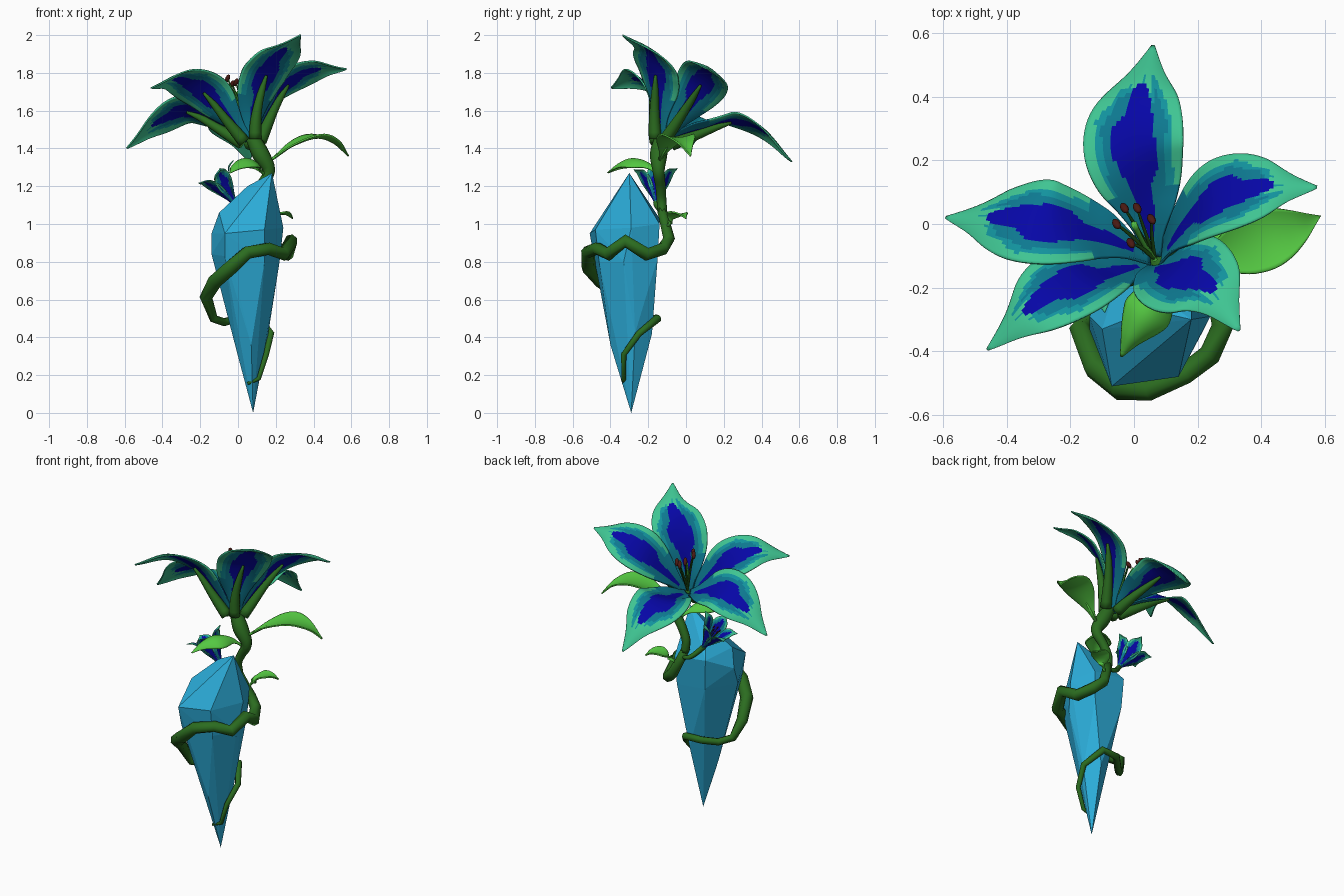
import bpy, bmesh, math
from mathutils import Vector as V

if "Cube" in bpy.data.objects:
    bpy.data.objects.remove(bpy.data.objects["Cube"])

def mat(name, r, g, b):
    m = bpy.data.materials.new(name)
    m.diffuse_color = (r, g, b, 1)
    m.use_nodes = True
    m.node_tree.nodes["Principled BSDF"].inputs["Base Color"].default_value = m.diffuse_color
    return m

CRYSTAL = mat("crystal blue", 0.025, 0.42, 0.70)
VINE = mat("vine green", 0.024, 0.15, 0.014)
LEAF = mat("leaf green", 0.09, 0.58, 0.055)
BLUE = mat("petal deep blue", 0.002, 0.002, 0.38)
TEAL = mat("petal teal", 0.004, 0.19, 0.28)
LIGHT = mat("petal light teal", 0.006, 0.29, 0.34)
EDGE = mat("petal sea green", 0.05, 0.56, 0.29)
BROWN = mat("anther brown", 0.07, 0.010, 0.006)
PETAL = [BLUE, TEAL, LIGHT, EDGE]

def make(name, bm, mats, smooth=True):
    me = bpy.data.meshes.new(name)
    for f in bm.faces:
        f.smooth = smooth
    bm.to_mesh(me)
    bm.free()
    for m in mats:
        me.materials.append(m)
    ob = bpy.data.objects.new(name, me)
    bpy.context.collection.objects.link(ob)
    return ob

def spline(pts, t):
    """Catmull-Rom through a list of vectors or numbers, t in 0..1."""
    n = len(pts) - 1
    i = min(int(t * n), n - 1)
    u = t * n - i
    b, c = pts[i], pts[i + 1]
    a = pts[i - 1] if i > 0 else b * 2 - c
    d = pts[i + 2] if i + 2 <= n else c * 2 - b
    return (b * 2 + (c - a) * u + (a * 2 - b * 5 + c * 4 - d) * u * u
            + (b * 3 - a - c * 3 + d) * u ** 3) * 0.5

def frame(pts, t, axis):
    """Side and normal directions of a blade's mid-line."""
    d = (spline(pts, min(t + .02, 1)) - spline(pts, max(t - .02, 0))).normalized()
    side = d.cross(axis).normalized()
    return side, side.cross(d)

def tube(name, pts, radii, material, sides=8, steps=0):
    pts = [V(p) for p in pts]
    if steps:
        ts = [i / steps for i in range(steps + 1)]
        radii = [spline([float(r) for r in radii], t) for t in ts]
        pts = [spline(pts, t) for t in ts]
    bm = bmesh.new()
    rings, side = [], None
    for i, p in enumerate(pts):
        d = (pts[min(i + 1, len(pts) - 1)] - pts[max(i - 1, 0)]).normalized()
        side = d.orthogonal() if side is None else side - d * side.dot(d)
        side.normalize()
        up = d.cross(side)
        rings.append([bm.verts.new(p + radii[i] * (side * math.cos(a) + up * math.sin(a)))
                      for a in (2 * math.pi * k / sides for k in range(sides))])
    for a, b in zip(rings, rings[1:]):
        for k in range(sides):
            j = (k + 1) % sides
            bm.faces.new((a[k], a[j], b[j], b[k]))
    bm.faces.new(rings[0][::-1])
    bm.faces.new(rings[-1])
    return make(name, bm, [material])

PETAL_W = [0.16, 0.30, 0.58, 0.86, 1.0, 0.96, 0.74, 0.34, 0.02]
LEAF_W = [0.06, 0.2, 0.55, 0.9, 1.0, 0.86, 0.58, 0.28, 0.02]

def petal_zone(t, v):
    wob = 0.03 * math.sin(t * 23 + v * 4) + 0.03 * math.sin(v * 17 + t * 9)
    a = abs(v) + wob
    if t < 0.32:
        return 0 if a < 0.30 and t > .08 else 1
    if t < 0.80 and a < 0.50 - 1.3 * abs(t - 0.5):
        return 0
    if a < 0.64 - max(0, t - .6) and t < 0.74 + wob:
        return 1
    if a < 0.76 - max(0, t - 0.6) and t < 0.79 + wob:
        return 2
    return 3

def blade(name, pts, width, axis, profile, mats, zone=None, cup=(.25, .25), nu=28, nv=16, thick=0.008):
    """Curved petal or leaf: mid-line, width profile, section cupped from base value to tip value."""
    pts, axis = [V(p) for p in pts], V(axis)
    bm = bmesh.new()
    rows = []
    for i in range(nu + 1):
        t = i / nu
        p = spline(pts, t)
        side, nrm = frame(pts, t, axis)
        h = max(spline(profile, t), 0.01) * width / 2
        c = cup[0] + (cup[1] - cup[0]) * t
        rows.append([bm.verts.new(p + side * h * v + nrm * h * c * v * v)
                     for v in (2 * k / nv - 1 for k in range(nv + 1))])
    for i in range(nu):
        for k in range(nv):
            f = bm.faces.new((rows[i][k], rows[i][k + 1], rows[i + 1][k + 1], rows[i + 1][k]))
            if zone:
                f.material_index = zone((i + .5) / nu, 2 * (k + .5) / nv - 1)
    ob = make(name, bm, mats)
    s = ob.modifiers.new("thickness", 'SOLIDIFY')
    s.thickness, s.offset = thick, 0
    return ob

def anther(name, p, size, axis):
    bm = bmesh.new()
    bmesh.ops.create_uvsphere(bm, u_segments=10, v_segments=6, radius=1)
    rot = V(axis).to_track_quat('Z', 'Y')
    for v in bm.verts:
        v.co = rot @ V((v.co.x * size * .5, v.co.y * size * .5, v.co.z * size)) + V(p)
    make(name, bm, [BROWN])

# crystal: faceted convex hull
bm = bmesh.new()
for p in [(.18, -.30, 1.27), (.05, -.27, 1.20), (-.10, -.33, 1.06), (.24, -.29, .98), (.18, -.14, 1.0),
          (-.04, -.14, 1.03), (-.07, -.51, .95), (.14, -.48, .97), (-.14, -.29, .95),
          (-.14, -.33, .84), (-.07, -.48, .83), (.14, -.46, .80), (.22, -.33, .80), (.17, -.15, .82),
          (-.03, -.15, .84), (0, -.33, .30), (.16, -.27, .42), (.10, -.18, .42), (.07, -.40, .36),
          (.08, -.29, 0)]:
    bm.verts.new(p)
bmesh.ops.convex_hull(bm, input=bm.verts)
bmesh.ops.recalc_face_normals(bm, faces=bm.faces)
make("crystal", bm, [CRYSTAL], smooth=False)

# vine winding round the crystal, then the flower stem
tube("vine", [(.05, -.33, .155), (.11, -.33, .18), (.15, -.33, .31), (.175, -.25, .42), (.11, -.15, .50),
              (0, -.16, .50), (-.07, -.23, .48), (-.13, -.29, .50), (-.17, -.33, .61),
              (-.12, -.45, .70), (-.04, -.515, .77), (.05, -.52, .85), (.16, -.47, .87),
              (.24, -.41, .84), (.28, -.32, .91), (.26, -.21, .84), (.21, -.12, .87),
              (.155, -.09, .92), (.12, -.11, 1.0), (.09, -.13, 1.08)],
     [.008, .012, .015, .018, .022, .022, .022, .024, .034, .040, .040, .036, .034,
      .036, .036, .036, .034, .032, .028, .026], VINE, sides=7)
tube("stem", [(.095, -.125, 1.06), (.09, -.13, 1.13), (.12, -.135, 1.20), (.165, -.145, 1.28),
              (.12, -.145, 1.37), (.075, -.13, 1.46)], [.026, .026, .027, .032, .046, .036], VINE, steps=20)

# large flower: five petals with a rib under each
AXIS = V((-.21, .5, .84)).normalized()
PETALS = [
    ([(.075, -.13, 1.44), (.09, -.145, 1.62), (.145, -.155, 1.79), (.235, -.195, 1.92), (.33, -.335, 2.0)], .31),
    ([(.08, -.12, 1.44), (.16, -.01, 1.60), (.26, .08, 1.74), (.41, .12, 1.82), (.575, .115, 1.82)], .28),
    ([(.06, -.10, 1.45), (.04, .06, 1.50), (0, .24, 1.545), (.02, .41, 1.495), (.06, .56, 1.33)], .32),
    ([(.05, -.11, 1.45), (-.10, -.04, 1.53), (-.27, .0, 1.60), (-.43, .02, 1.54), (-.59, .02, 1.40)], .30),
    ([(.055, -.13, 1.44), (-.06, -.15, 1.57), (-.18, -.18, 1.70), (-.32, -.26, 1.77), (-.46, -.395, 1.72)], .28)]
RIB_R = [.034, .030, .024, .018, .007]
for i, (pts, w) in enumerate(PETALS):
    blade(f"petal_{i + 1}", pts, w, AXIS, PETAL_W, PETAL, petal_zone, cup=(.5, -.35), nu=44, nv=26)
    line = [V(p) for p in pts]
    rib = [spline(line, t) - frame(line, t, AXIS)[1] * (r * .95 + .003)
           for t, r in zip((.02, .14, .26, .38, .5), RIB_R)]
    tube(f"petal_rib_{i + 1}", rib, RIB_R, VINE, steps=10)

# stamens and pistil
base = V((.065, -.11, 1.47))
for i, tip in enumerate([(-.03, .05, 1.74), (.01, .05, 1.71), (-.055, 0, 1.77),
                         (.055, .015, 1.70), (-.01, -.06, 1.75)]):
    tip = V(tip)
    tube(f"filament_{i + 1}", [base, (base + tip) / 2 + AXIS * .02, tip], [.007, .006, .004], VINE, 6, 8)
    anther(f"anther_{i + 1}", tip, .025, (.3, -.5, .8))
tube("pistil", [base, (.03, -.06, 1.6), (0, 0, 1.70)], [.009, .008, .011], LEAF, 6, 8)

# small side flower facing up and left
a2 = V((-.56, -.03, .83)).normalized()
s1 = a2.cross(V((0, 1, 0))).normalized()
s2 = a2.cross(s1)
b2 = V((-.01, -.155, 1.10))
tube("small_flower_stalk", [(.11, -.11, 1.03), (.05, -.11, 1.04), b2, b2 + a2 * .03],
     [.012, .014, .016, .014], VINE, steps=10)
for i in range(5):
    ang = 2 * math.pi * i / 5 + math.pi
    r = s1 * math.cos(ang) + s2 * math.sin(ang)
    pts = [b2 + a2 * h + r * q for h, q in ((0, .006), (.07, .03), (.135, .053), (.19, .08), (.205, .122))]
    blade(f"small_petal_{i + 1}", pts, .095, a2, PETAL_W, PETAL, petal_zone, cup=(.5, -.3),
          nu=24, nv=12, thick=.004)
    tip = b2 + a2 * .17 + r * .022
    tube(f"small_filament_{i + 1}", [b2, tip], [.003, .002], VINE, 5)
    anther(f"small_anther_{i + 1}", tip, .010, a2)

# leaves
for name, pts, w, axis, cup in [
        ("leaf_right", [(.16, -.145, 1.33), (.28, -.10, 1.41), (.41, -.05, 1.455), (.51, -.01, 1.43),
                        (.585, .025, 1.36)], .19, (0, 0, 1), .2),
        ("leaf_front", [(.14, -.15, 1.26), (.09, -.20, 1.32), (.04, -.28, 1.345), (-.005, -.35, 1.32),
                        (-.04, -.415, 1.27)], .15, (0, 0, 1), -.6),
        ("leaf_low", [(.14, -.10, .98), (.18, -.07, 1.03), (.22, -.045, 1.05), (.26, -.02, 1.05),
                      (.29, .0, 1.03)], .11, (.6, .4, .7), .2)]:
    blade(name, pts, w, axis, LEAF_W, [LEAF], cup=(cup, cup))
    tube(name + "_stalk", [pts[0], pts[1]], [.010, .005], LEAF, 6)
